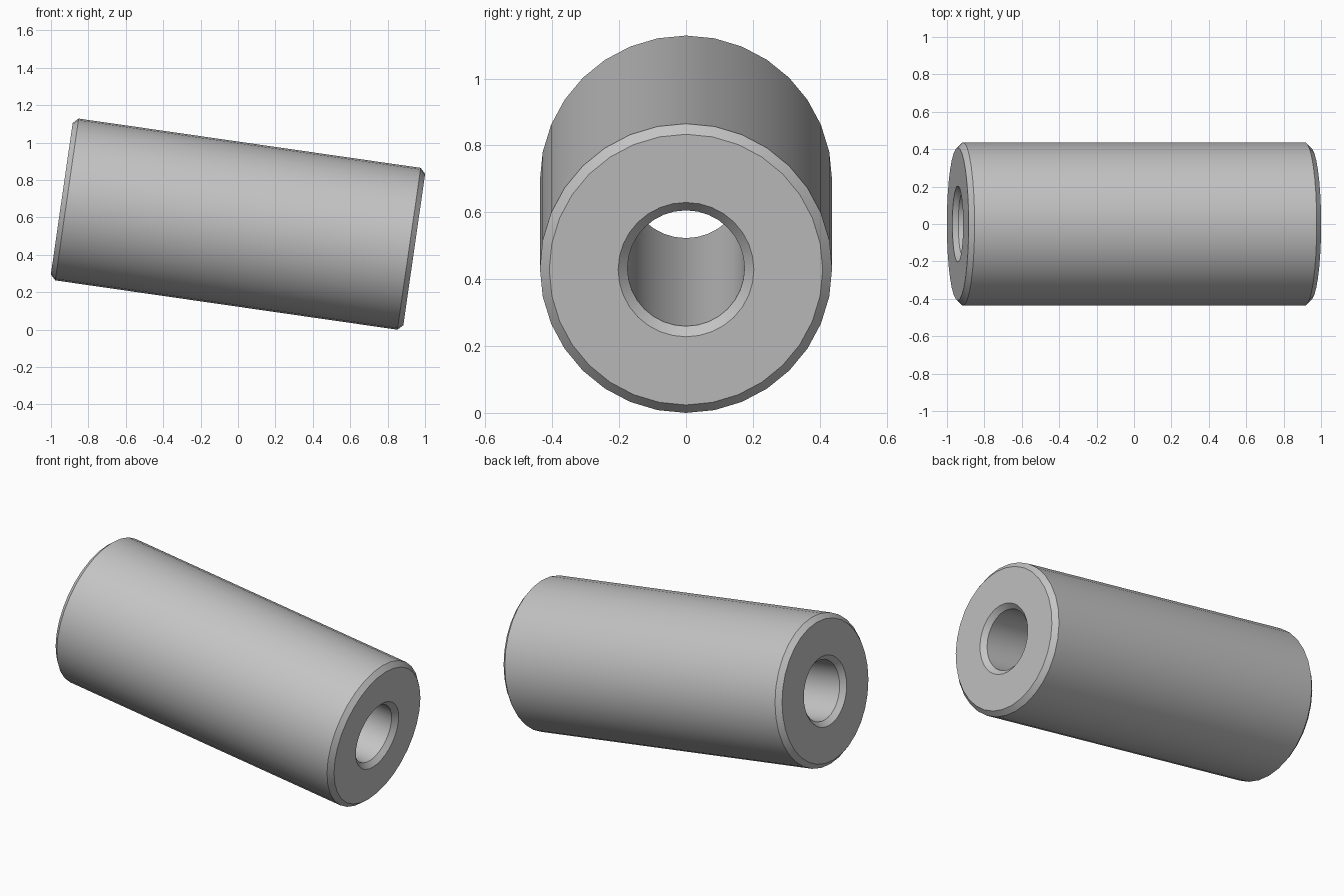
import bpy
import bmesh
from math import radians, sin, cos, tau

if "Cube" in bpy.data.objects:
    bpy.data.objects.remove(bpy.data.objects["Cube"], do_unlink=True)

HALF, OUTER, BORE, BEVEL = 0.952, 0.437, 0.175, 0.028
SIDES = 32
TILT = radians(8.2)

# Plain grey material
grey = bpy.data.materials.new("light_grey")
grey.use_nodes = True
colour = (0.55, 0.55, 0.55, 1)
grey.diffuse_color = colour
grey.node_tree.nodes["Principled BSDF"].inputs["Base Color"].default_value = colour

# Closed wall section (position along axis, radius), chamfered at all corners
half_profile = [(HALF - BEVEL, BORE), (HALF, BORE + BEVEL),
                (HALF, OUTER - BEVEL), (HALF - BEVEL, OUTER)]
profile = half_profile + [(-x, r) for x, r in reversed(half_profile)]

# Revolve the section around the x axis
bm = bmesh.new()
rings = []
for x, r in profile:
    rings.append([bm.verts.new((x, r * sin(tau * i / SIDES), r * cos(tau * i / SIDES)))
                  for i in range(SIDES)])
for k, ring in enumerate(rings):
    following = rings[(k + 1) % len(rings)]
    for i in range(SIDES):
        j = (i + 1) % SIDES
        bm.faces.new((ring[i], ring[j], following[j], following[i]))
bmesh.ops.recalc_face_normals(bm, faces=bm.faces)

mesh = bpy.data.meshes.new("bored_cylinder")
bm.to_mesh(mesh)
bm.free()
mesh.materials.append(grey)

# Tilted sleeve resting on its lower edge
sleeve = bpy.data.objects.new("bored_cylinder", mesh)
bpy.context.collection.objects.link(sleeve)
sleeve.rotation_euler.y = TILT
sleeve.location.z = OUTER * cos(TILT) + (HALF - BEVEL) * sin(TILT)

# Smooth walls, crisp chamfer edges
bpy.ops.object.select_all(action="DESELECT")
sleeve.select_set(True)
bpy.context.view_layer.objects.active = sleeve
bpy.ops.object.shade_smooth_by_angle(angle=radians(30))
